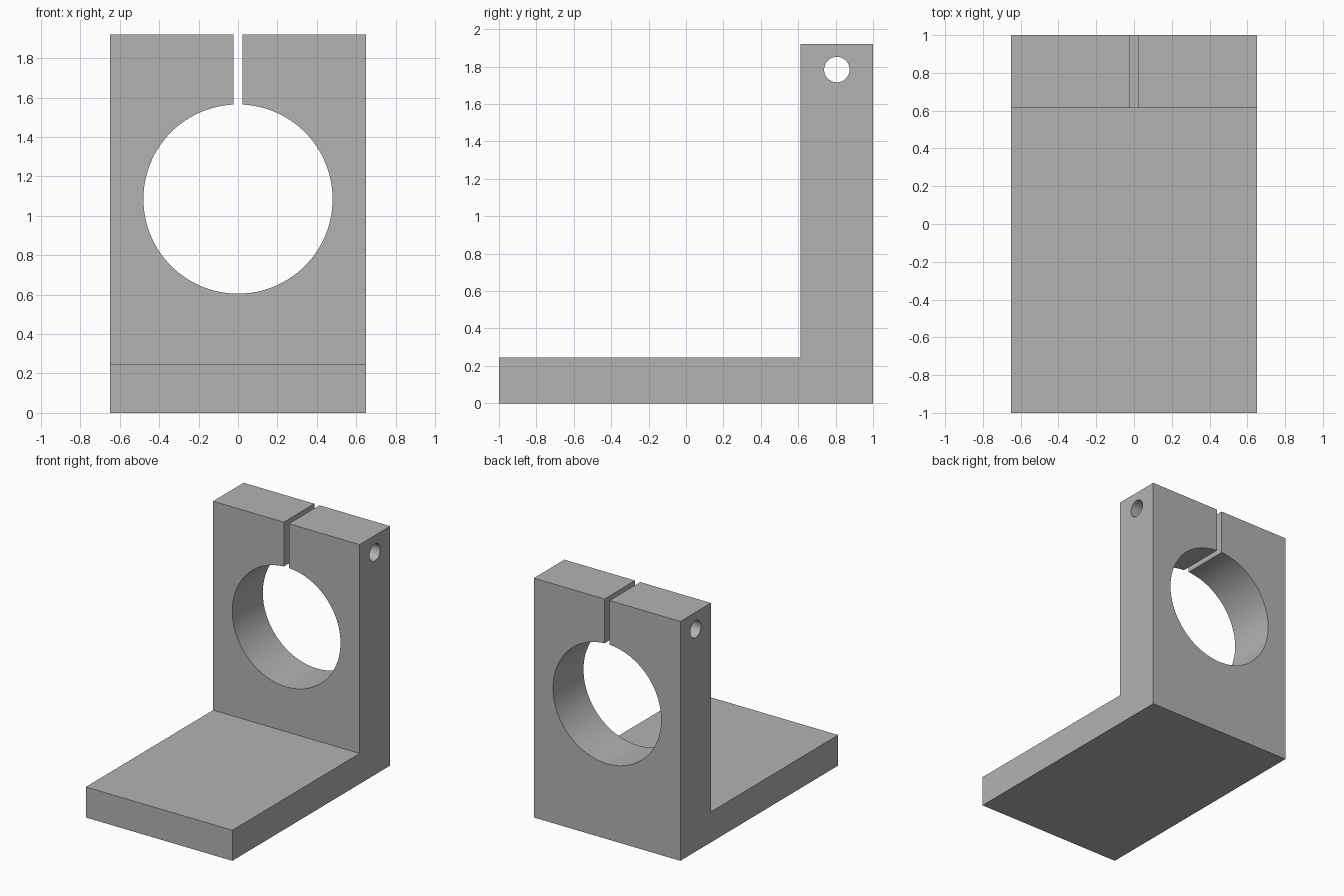
import bpy
import bmesh
from math import pi, radians
from mathutils import Matrix

cube = bpy.data.objects.get("Cube")
if cube:
    bpy.data.objects.remove(cube, do_unlink=True)

WIDTH, HEIGHT = 1.30, 1.92
BASE_TOP, WALL_FRONT = 0.245, 0.613
WALL_MID = (WALL_FRONT + 1) / 2
BORE_Z, BORE_R = 1.085, 0.48
SLOT_WIDTH = 0.046

grey = bpy.data.materials.new("plain grey")
grey.use_nodes = True
colour = (0.45, 0.45, 0.45, 1)
grey.diffuse_color = colour
grey.node_tree.nodes["Principled BSDF"].inputs["Base Color"].default_value = colour


def add_object(name, bm):
    bmesh.ops.recalc_face_normals(bm, faces=bm.faces)
    mesh = bpy.data.meshes.new(name)
    bm.to_mesh(mesh)
    bm.free()
    mesh.materials.append(grey)
    obj = bpy.data.objects.new(name, mesh)
    bpy.context.collection.objects.link(obj)
    return obj


def cylinder(name, radius, depth, centre, axis, sides):
    bm = bmesh.new()
    matrix = Matrix.Translation(centre) @ Matrix.Rotation(pi / 2, 4, axis)
    bmesh.ops.create_cone(bm, cap_ends=True, segments=sides, radius1=radius,
                          radius2=radius, depth=depth, matrix=matrix)
    return add_object(name, bm)


def box(name, size, centre):
    bm = bmesh.new()
    matrix = Matrix.Translation(centre) @ Matrix.Diagonal((*size, 1))
    bmesh.ops.create_cube(bm, size=1, matrix=matrix)
    return add_object(name, bm)


# L-shaped bracket: side profile extruded across the width
profile = [(-1, 0), (1, 0), (1, HEIGHT), (WALL_FRONT, HEIGHT),
           (WALL_FRONT, BASE_TOP), (-1, BASE_TOP)]
bm = bmesh.new()
face = bm.faces.new([bm.verts.new((-WIDTH / 2, y, z)) for y, z in profile])
side = bmesh.ops.extrude_face_region(bm, geom=[face])["geom"]
bmesh.ops.translate(bm, vec=(WIDTH, 0, 0),
                    verts=[v for v in side if isinstance(v, bmesh.types.BMVert)])
bracket = add_object("clamp_bracket", bm)

# Large bore, clamping slot and cross bolt hole
cutters = [
    cylinder("bore_cutter", BORE_R, 1, (0, WALL_MID, BORE_Z), 'X', 128),
    box("slot_cutter", (SLOT_WIDTH, 1, 1), (0, WALL_MID, BORE_Z + 0.7)),
    cylinder("bolt_hole_cutter", 0.068, 2, (0, WALL_MID, 1.784), 'Y', 48),
]

bpy.ops.object.select_all(action='DESELECT')
bracket.select_set(True)
bpy.context.view_layer.objects.active = bracket
for cutter in cutters:
    cutter.hide_render = True
    cut = bracket.modifiers.new(cutter.name, 'BOOLEAN')
    cut.operation = 'DIFFERENCE'
    cut.solver = 'EXACT'
    cut.object = cutter
    bpy.ops.object.modifier_apply(modifier=cut.name)
    bpy.data.objects.remove(cutter, do_unlink=True)

bpy.ops.object.shade_smooth_by_angle(angle=radians(30))
